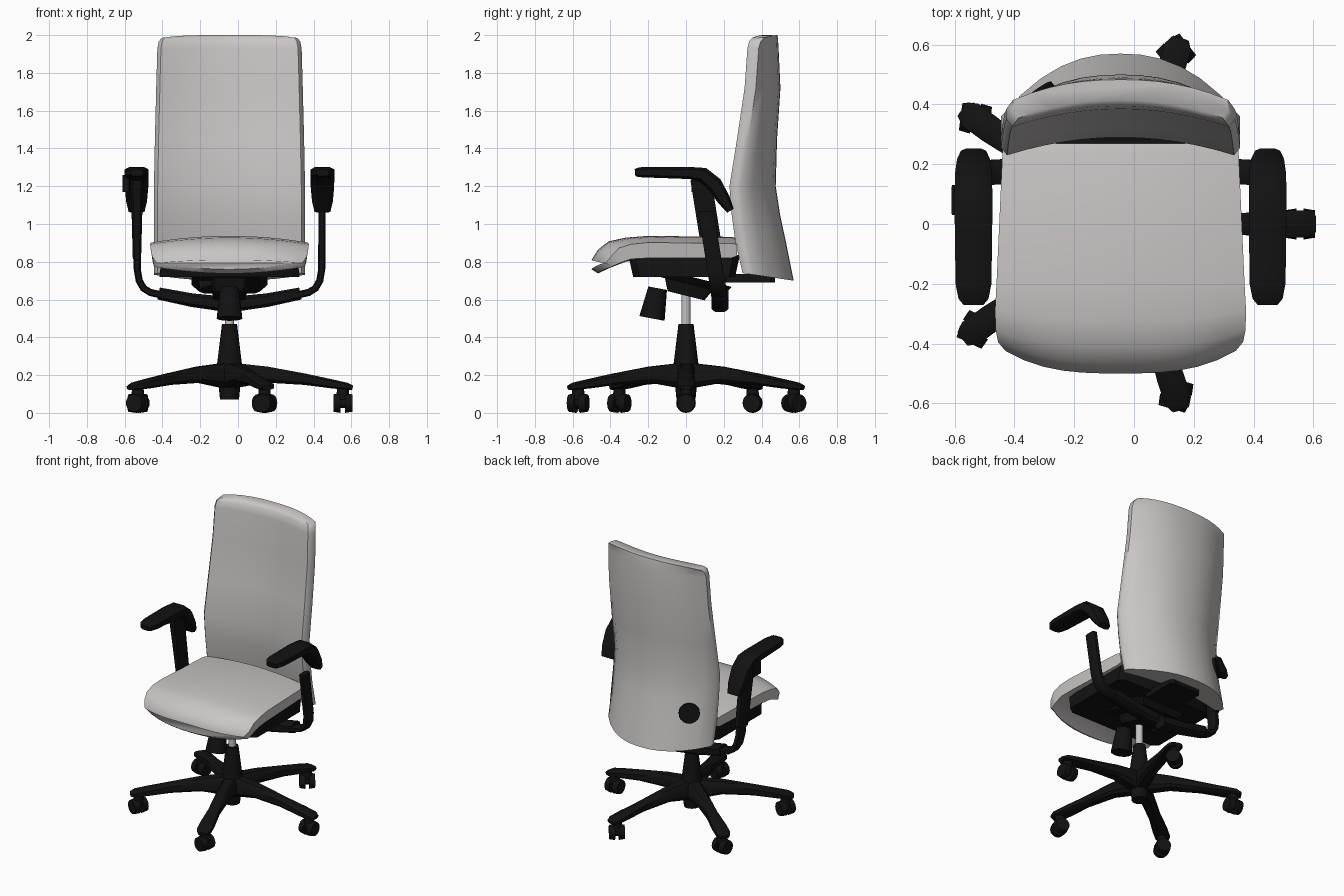
import bpy, bmesh, math
from mathutils import Vector, Matrix

if "Cube" in bpy.data.objects:
    bpy.data.objects.remove(bpy.data.objects["Cube"])

CENTRE_X = -0.045
X, Y, Z = Vector((1, 0, 0)), Vector((0, 1, 0)), Vector((0, 0, 1))


def material(name, colour):
    m = bpy.data.materials.new(name)
    m.use_nodes = True
    m.diffuse_color = (*colour, 1)
    node = m.node_tree.nodes["Principled BSDF"]
    node.inputs["Base Color"].default_value = (*colour, 1)
    node.inputs["Roughness"].default_value = 0.7
    return m


FABRIC = material("warm grey fabric", (0.58, 0.56, 0.55))
BLACK = material("black plastic", (0.006, 0.006, 0.006))
STEEL = material("light steel", (0.55, 0.55, 0.55))


def finish(name, bm, mat, angle=40):
    bmesh.ops.recalc_face_normals(bm, faces=bm.faces)
    mesh = bpy.data.meshes.new(name)
    bm.to_mesh(mesh)
    bm.free()
    mesh.materials.append(mat)
    obj = bpy.data.objects.new(name, mesh)
    obj.location.x = CENTRE_X
    bpy.context.collection.objects.link(obj)
    bpy.ops.object.select_all(action="DESELECT")
    obj.select_set(True)
    bpy.context.view_layer.objects.active = obj
    bpy.ops.object.shade_smooth_by_angle(angle=math.radians(angle))
    return obj


def loft(name, rings, mat, angle=40):
    """Skin closed rings of points and cap both ends."""
    bm = bmesh.new()
    loops = [[bm.verts.new(p) for p in ring] for ring in rings]
    n = len(loops[0])
    for a, b in zip(loops, loops[1:]):
        for i in range(n):
            j = (i + 1) % n
            bm.faces.new((a[i], a[j], b[j], b[i]))
    bm.faces.new(loops[0])
    bm.faces.new(loops[-1])
    return finish(name, bm, mat, angle)


def sweep(name, stations, side, mat, k=0.6):
    """Chamfered section along a path; station = (point, half width, half depth)."""
    corners = [(1, -k), (1, k), (k, 1), (-k, 1), (-1, k), (-1, -k), (-k, -1), (k, -1)]
    pts = [Vector(s[0]) for s in stations]
    rings = []
    for i, (_, w, d) in enumerate(stations):
        tangent = pts[min(i + 1, len(pts) - 1)] - pts[max(i - 1, 0)]
        normal = side.cross(tangent).normalized()
        rings.append([pts[i] + side * (w * a) + normal * (d * b) for a, b in corners])
    return loft(name, rings, mat)


def cone(name, start, end, r1, r2, mat, segments=20):
    start, end = Vector(start), Vector(end)
    axis = end - start
    bm = bmesh.new()
    place = Matrix.Translation((start + end) / 2) @ axis.to_track_quat("Z", "Y").to_matrix().to_4x4()
    bmesh.ops.create_cone(bm, cap_ends=True, segments=segments, radius1=r1, radius2=r2,
                          depth=axis.length, matrix=place)
    return finish(name, bm, mat)


def box(name, centre, half, mat):
    c = Vector(centre)
    return sweep(name, [(c - Z * half[2], half[0], half[1]), (c + Z * half[2], half[0], half[1])], X, mat, 0.85)


# Backrest: curved shell, thick in the middle and thin at the sides
def back_rear(u, front, rear):
    return rear - (rear - front - 0.06) * abs(u) ** 2.3


back_levels = [(0.72, 0.30, 0.57, 0.40), (0.9, 0.262, 0.53, 0.40), (1.05, 0.242, 0.498, 0.40),
               (1.2, 0.23, 0.475, 0.40), (1.45, 0.27, 0.482, 0.395), (1.72, 0.31, 0.50, 0.388),
               (1.93, 0.325, 0.49, 0.382), (1.98, 0.335, 0.487, 0.375), (2.0, 0.355, 0.483, 0.36)]
STEPS = [i / 6 - 1 for i in range(13)]
rings = []
for z, front, rear, w in back_levels:
    ring = [(u * 0.95 * w, front + 0.06 * (1 - u * u), z) for u in STEPS]
    ring += [(w, front + 0.025, z)]
    ring += [(-u * w, back_rear(u, front, rear), z) for u in STEPS]
    ring += [(-w, front + 0.025, z)]
    if z < 0.8:
        ring = [(x, y, 0.74 - 0.04 * (y - front) / (rear - front)) for x, y, _ in ring]
    if z > 1.95:
        ring = [(x, y, z - 0.015 * (x / w) ** 4) for x, y, _ in ring]
    rings.append(ring)
loft("backrest", rings, FABRIC, 50)

# Round adjuster set into the rear of the backrest
knob_x = -0.28
knob = Vector((knob_x, back_rear(0.7, 0.254, 0.517), 0.96))
slope = (back_rear(0.75, 0.254, 0.517) - back_rear(0.65, 0.254, 0.517)) / 0.04
out = Vector((slope, 1, 0.15)).normalized()
cone("back_adjuster", knob - out * 0.02, knob + out * 0.012, 0.068, 0.068, BLACK)

# Seat cushion with a waterfall front
seat_rows = [(0.27, 0.39, 0.925, 0.83, 0), (0.24, 0.395, 0.932, 0.82, 0), (-0.2, 0.415, 0.937, 0.82, 0),
             (-0.32, 0.42, 0.928, 0.80, 0.03), (-0.41, 0.418, 0.908, 0.765, 0.055),
             (-0.465, 0.41, 0.865, 0.738, 0.07), (-0.5, 0.385, 0.81, 0.76, 0.075)]
rings = []
for y, w, top, bottom, bend in seat_rows:
    drop = min(0.035, (top - bottom) * 0.35)
    ring = [(u * w, y + bend * abs(u) ** 3, top - drop * u * u) for u in STEPS]
    ring += [(-u * w * 0.97, y + bend * abs(u) ** 3, bottom + 0.5 * bend * u * u) for u in STEPS]
    rings.append(ring)
loft("seat_cushion", rings, FABRIC, 50)

# Seat pan and tilt mechanism
sweep("seat_pan", [((0, -0.01, 0.835), 0.36, 0.295), ((0, -0.01, 0.72), 0.37, 0.27)], X, BLACK, 0.88)
sweep("mechanism_cover", [((0, -0.01, 0.73), 0.2, 0.26), ((0, -0.02, 0.69), 0.16, 0.235)], X, BLACK, 0.85)
sweep("mechanism_box", [((0, 0.02, 0.70), 0.1, 0.14), ((0, 0, 0.62), 0.085, 0.1)], X, BLACK, 0.85)
box("back_bracket", (0, 0.33, 0.712), (0.12, 0.14, 0.022), BLACK)
cone("tension_knob", (0, -0.15, 0.66), (0, -0.18, 0.50), 0.05, 0.068, BLACK)
cone("height_lever", (-0.08, -0.05, 0.69), (-0.16, -0.05, 0.675), 0.015, 0.026, BLACK)

# Arm supports and pads
pad_path = [(-0.27, 1.272, 0.033, 0.018), (-0.25, 1.274, 0.05, 0.026), (-0.2, 1.274, 0.06, 0.028),
            (0.02, 1.27, 0.063, 0.032), (0.09, 1.26, 0.063, 0.04), (0.15, 1.21, 0.062, 0.042),
            (0.2, 1.13, 0.055, 0.035), (0.235, 1.07, 0.042, 0.02)]
post_path = [(0.3, 0.61), (0.42, 0.638), (0.455, 0.66), (0.478, 0.70), (0.488, 0.76), (0.49, 1.07)]


def post_y(z):
    return 0.18 - 0.16 * (z - 0.6)


for side, s in (("left", 1), ("right", -1)):
    sweep(side + "_arm_sleeve", [((s * x, 0.18, z), 0.045, h) for x, z, h in
                                 ((0.02, 0.575, 0.04), (0.2, 0.597, 0.036), (0.375, 0.632, 0.032))], Y, BLACK)
    sweep(side + "_arm_post", [((s * x, post_y(z), z), 0.042, 0.019) for x, z in post_path], Y, BLACK)
    sweep(side + "_arm_pad", [((s * 0.492, y, z), w, h) for y, z, w, h in pad_path], X, BLACK)
sweep("right_post_sleeve", [((-0.49, post_y(z), z), w, 0.055) for z, w in
                            ((0.82, 0.022), (1.05, 0.028), (1.24, 0.036))], X, BLACK)
box("right_arm_button", (-0.548, 0.08, 1.215), (0.018, 0.05, 0.045), BLACK)

# Column
cone("gas_lift", (0, 0, 0.45), (0, 0, 0.64), 0.024, 0.024, STEEL)
cone("column_upper", (0, 0, 0.24), (0, 0, 0.47), 0.068, 0.04, BLACK)
cone("column_hub", (0, 0, 0.07), (0, 0, 0.24), 0.05, 0.068, BLACK)

# Five-star base with twin-wheel casters
arm_profile = [(0.02, 0.265, 0.13, 0.05), (0.2, 0.245, 0.16, 0.042), (0.4, 0.208, 0.148, 0.036),
               (0.54, 0.178, 0.13, 0.046), (0.62, 0.16, 0.122, 0.046), (0.652, 0.145, 0.122, 0.028)]
for i in range(5):
    a = math.tau * i / 5
    radial = Vector((math.cos(a), math.sin(a), 0))
    sweep(f"base_arm_{i + 1}", [(radial * r + Z * (t + b) / 2, w, (t - b) / 2) for r, t, b, w in arm_profile],
          Z.cross(radial), BLACK)
    turn = a + (0, -0.6, 0.5, 0.5, -0.6)[i]
    axle = Vector((math.cos(turn), math.sin(turn), 0))
    hub = radial * 0.6 + Z * 0.052
    for j, s in enumerate((-1, 1)):
        cone(f"caster_wheel_{i + 1}_{j + 1}", hub + axle * (0.012 * s), hub + axle * (0.05 * s), 0.052, 0.046, BLACK)
    cone(f"caster_axle_{i + 1}", hub - axle * 0.04, hub + axle * 0.04, 0.025, 0.025, BLACK, 12)
    cone(f"caster_stem_{i + 1}", hub + Z * 0.02, hub + Z * 0.09, 0.035, 0.03, BLACK, 12)
